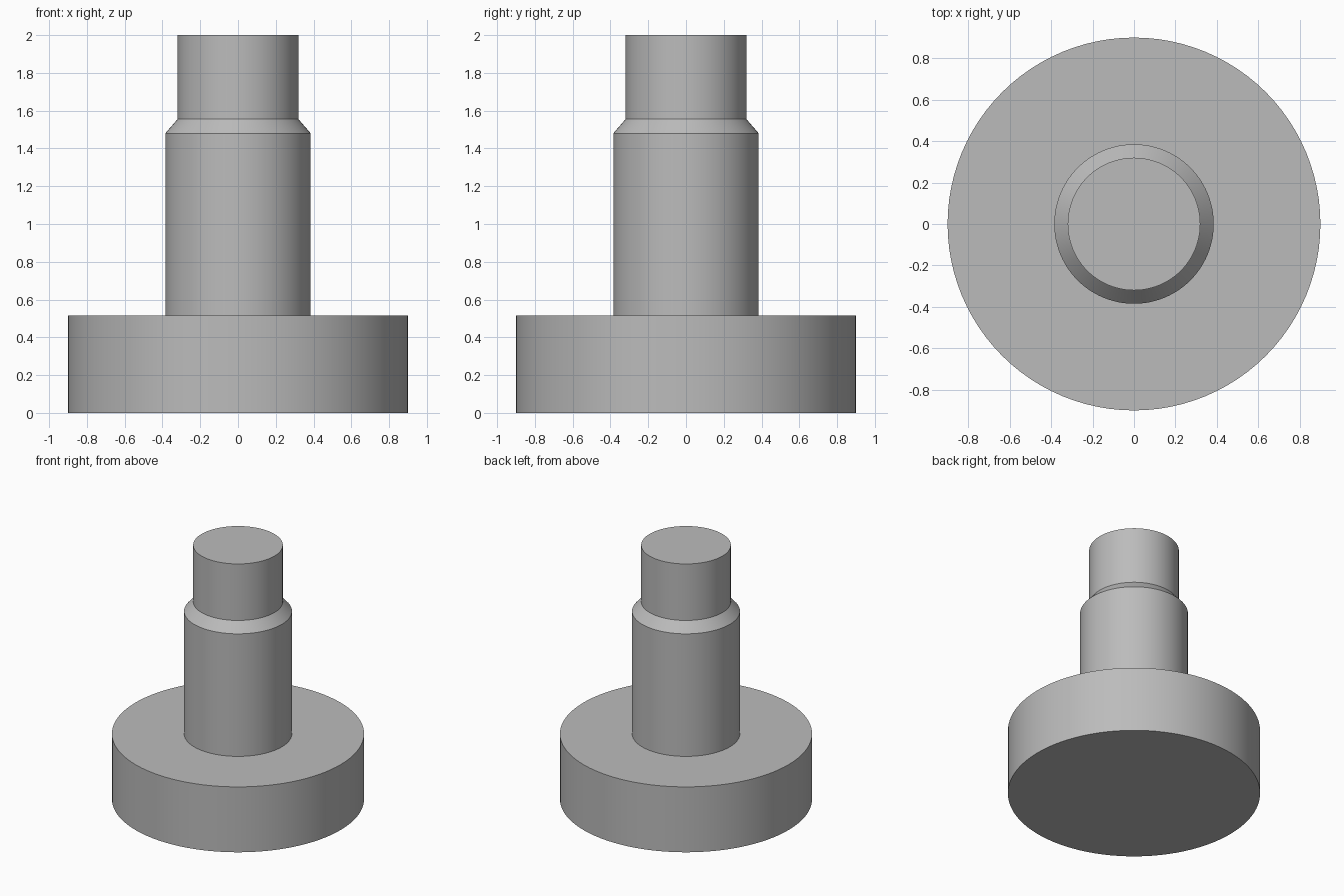
import bpy, bmesh, math

if "Cube" in bpy.data.objects:
    bpy.data.objects.remove(bpy.data.objects["Cube"], do_unlink=True)

# Plain grey metal
grey = bpy.data.materials.new("plain grey")
grey.use_nodes = True
colour = (0.5, 0.5, 0.5, 1)
grey.diffuse_color = colour
grey.node_tree.nodes["Principled BSDF"].inputs["Base Color"].default_value = colour


def lathe(name, profile, sides=96):
    """Spin a (radius, height) profile round z; both ends sit on the axis."""
    bm = bmesh.new()
    verts = [bm.verts.new((r, 0, z)) for r, z in profile]
    edges = [bm.edges.new(pair) for pair in zip(verts, verts[1:])]
    bmesh.ops.spin(bm, geom=verts + edges, cent=(0, 0, 0), axis=(0, 0, 1),
                   angle=math.tau, steps=sides)
    bmesh.ops.remove_doubles(bm, verts=bm.verts, dist=1e-4)
    bmesh.ops.recalc_face_normals(bm, faces=bm.faces)
    mesh = bpy.data.meshes.new(name)
    bm.to_mesh(mesh)
    bm.free()
    mesh.materials.append(grey)
    obj = bpy.data.objects.new(name, mesh)
    bpy.context.collection.objects.link(obj)
    bpy.ops.object.select_all(action="DESELECT")
    obj.select_set(True)
    bpy.context.view_layer.objects.active = obj
    bpy.ops.object.shade_smooth_by_angle(angle=math.radians(30))
    return obj


# Wide flat head, shaft, chamfered shoulder and narrow tip as one turned solid
HEAD_R, SHAFT_R, TIP_R = 0.9, 0.385, 0.32
HEAD_TOP, SHOULDER, TIP_BASE, TOP = 0.515, 1.48, 1.555, 2.0
lathe("stepped_pin", [
    (0, 0), (HEAD_R, 0), (HEAD_R, HEAD_TOP),
    (SHAFT_R, HEAD_TOP), (SHAFT_R, SHOULDER),
    (TIP_R, TIP_BASE), (TIP_R, TOP), (0, TOP),
])
